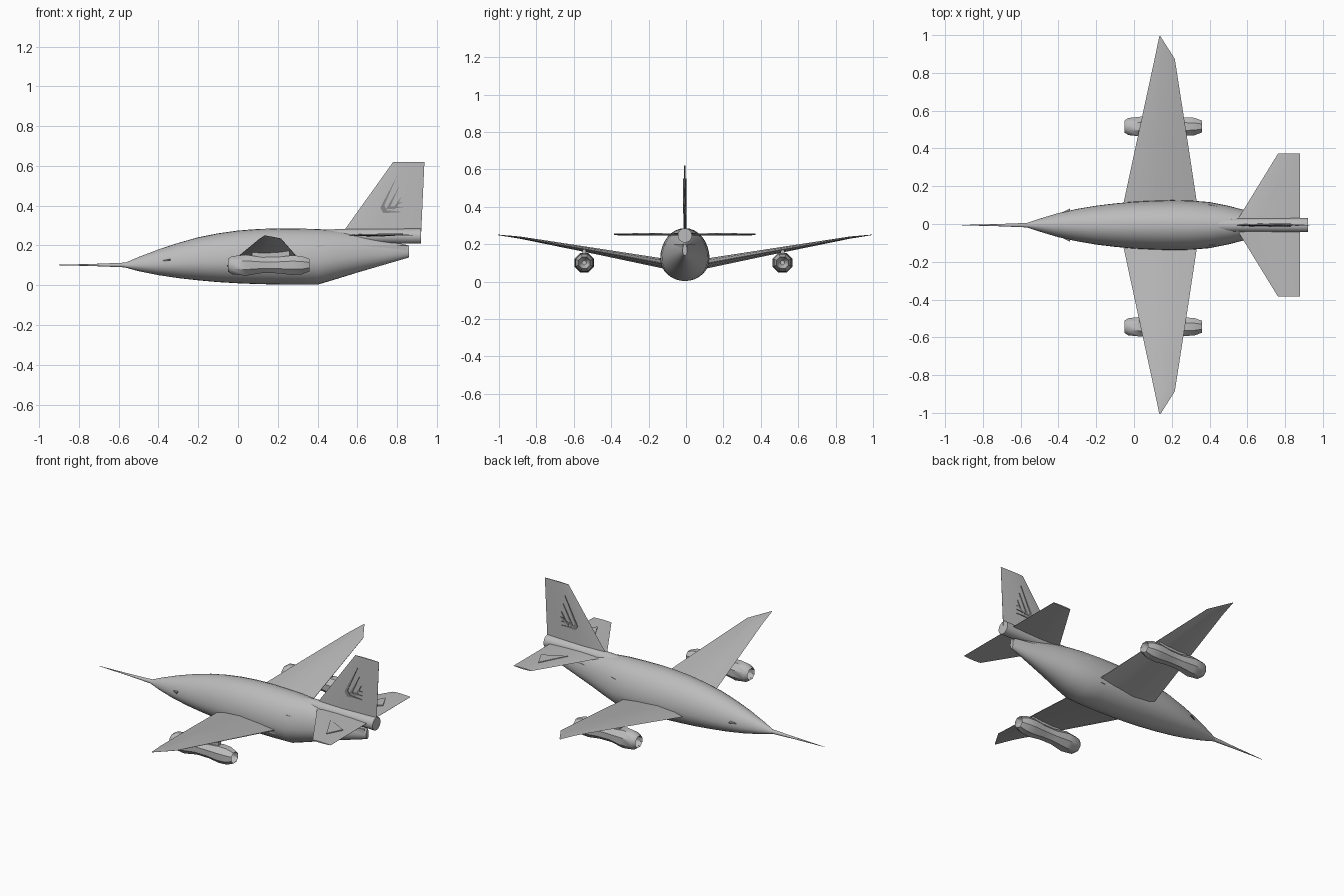
import bpy, bmesh
from math import sin, cos, pi
from mathutils import Vector

cube = bpy.data.objects.get("Cube")
if cube:
    bpy.data.objects.remove(cube)

MID_Y = -0.006  # the airframe sits slightly off the centre line


def material(name, value):
    mat = bpy.data.materials.new(name)
    mat.use_nodes = True
    colour = (value, value, value, 1)
    mat.diffuse_color = colour
    mat.node_tree.nodes["Principled BSDF"].inputs["Base Color"].default_value = colour
    return mat


GREY = material("airframe grey", 0.5)
DARK = material("stripe grey", 0.26)


def finish(name, bm, mat=GREY, angle=None):
    bmesh.ops.recalc_face_normals(bm, faces=bm.faces)
    mesh = bpy.data.meshes.new(name)
    bm.to_mesh(mesh)
    bm.free()
    mesh.materials.append(mat)
    obj = bpy.data.objects.new(name, mesh)
    obj.location.y = MID_Y
    bpy.context.collection.objects.link(obj)
    if angle:
        bpy.ops.object.select_all(action='DESELECT')
        obj.select_set(True)
        bpy.context.view_layer.objects.active = obj
        bpy.ops.object.shade_smooth_by_angle(angle=angle)
    return obj


def loft(name, rings, mat=GREY, angle=None):
    """Skin a list of equal-length closed rings and cap both ends."""
    bm = bmesh.new()
    loops = [[bm.verts.new(p) for p in ring] for ring in rings]
    n = len(loops[0])
    for a, b in zip(loops, loops[1:]):
        for i in range(n):
            j = (i + 1) % n
            bm.faces.new((a[i], a[j], b[j], b[i]))
    bm.faces.new(loops[0])
    bm.faces.new(loops[-1])
    return finish(name, bm, mat, angle)


def egg(x, bottom, top, half, n=32):
    """Body section, widest a little below the middle."""
    mid = bottom + 0.42 * (top - bottom)
    ring = []
    for i in range(n):
        a = 2 * pi * i / n
        reach = top - mid if sin(a) > 0 else mid - bottom
        ring.append((x, half * cos(a), mid + reach * sin(a)))
    return ring


def circle(x, y, z, r, n):
    return [(x, y + r * cos(2 * pi * (i + .5) / n), z + r * sin(2 * pi * (i + .5) / n))
            for i in range(n)]


def foil(front, back, thick, place):
    """Blade section; place(x, offset) puts it in space."""
    shape = [(0, 0), (.12, .3), (.4, .5), (.75, .32), (1, .04)]
    pts = shape + [(c, -t) for c, t in reversed(shape[1:])]
    return [place(front + c * (back - front), t * thick) for c, t in pts]


# Fuselage: x, bottom, top, half width
front_body = [(-.57, .09, .112, .011), (-.5, .071, .142, .034), (-.4, .051, .18, .064),
              (-.3, .036, .213, .086), (-.2, .025, .241, .103), (-.1, .016, .261, .115),
              (0, .01, .275, .124), (.1, .006, .283, .129), (.2, .004, .286, .132),
              (.3, .003, .285, .13), (.4, .003, .283, .122)]
tail_body = [(.5, .033, .275, .102), (.6, .064, .26, .076), (.73, .102, .23, .044),
             (.86, .14, .2, .012)]
loft("fuselage", [egg(*s) for s in front_body + tail_body], angle=.6)

# Flat-sided ridge along each side of the rear body
for side, word in ((1, "left"), (-1, "right")):
    wedge = [(.3, .122, .05, .12), (.4, .108, .03, .2), (.85, .014, .142, .2)]
    loft("rear_side_panel_" + word,
         [[(x, 0, lo), (x, side * w, lo + .3 * (hi - lo)), (x, side * w, hi), (x, 0, hi)]
          for x, w, lo, hi in wedge])

# Nose probe and tail tube
loft("nose_probe", [circle(-.91, 0, .102, .001, 12), circle(-.72, 0, .102, .006, 12),
                    circle(-.55, 0, .102, .013, 12)], angle=.6)
loft("tail_tube", [circle(.4, 0, .247, .03, 20), circle(.5, 0, .247, .036, 20),
                   circle(.92, 0, .247, .038, 20)], angle=.6)


# Vertical fin
def fin_section(z, front, back, thick):
    return foil(front, back, thick, lambda x, t: (x, t, z))


loft("vertical_fin", [fin_section(.25, .515, .92, .018),
                      fin_section(.62, .78, .937, .007)], angle=.5)


def prism(name, outline, direction, mat):
    """Thin plate made by extruding a flat outline."""
    loft(name, [[Vector(p) for p in outline],
                [Vector(p) + Vector(direction) for p in outline]], mat)


# Three swept stripes on both faces of the fin
for side, word in ((1, "left"), (-1, "right")):
    for i in range(3):
        dx, drop = .03 * i, .02 * i
        path = [(.80 + .4 * dx, .55 - 2.5 * drop), (.715 + dx, .39 - .3 * drop),
                (.73 + dx, .363 + drop), (.83, .368 + 1.2 * drop),
                (.75 + dx, .377 + drop), (.735 + dx, .40 - .3 * drop)]
        prism(f"fin_stripe_{word}_{i + 1}", [(x, side * .002, z) for x, z in path],
              (0, side * .007, 0), DARK)

for s, word in ((1, "left"), (-1, "right")):
    # Main wing, swept and raised towards the tip
    def wing(y, z, front, back, thick):
        return foil(front, back, thick, lambda x, t: (x, s * y, z + t))

    loft("wing_" + word, [wing(.04, .083, -.072, .345, .058), wing(.45, .158, .016, .283, .034),
                          wing(.88, .235, .109, .216, .012), wing(1.0, .25, .134, .14, .003)],
         angle=.5)

    # Tailplane with a raised triangle
    loft("tailplane_" + word, [wing(0, .252, .53, .88, .014),
                               wing(.378, .252, .762, .88, .008)], angle=.5)
    prism("tailplane_triangle_" + word,
          [(.70, s * .12, .255), (.785, s * .28, .255), (.83, s * .19, .255)],
          (0, 0, .006), GREY)

    # Small vane beside the nose
    prism("nose_vane_" + word,
          [(-.385, s * .064, .118), (-.34, s * .07, .128), (-.34, s * .088, .122)],
          (0, 0, .006), DARK)

    # Engine pod: faceted, waisted, hollow at both ends
    profile = [(.02, .012), (0, .026), (-.05, .035), (-.03, .049), (.04, .057), (.12, .043),
               (.2, .044), (.27, .053), (.32, .05), (.36, .034), (.33, .026), (.31, .012)]
    loft("engine_pod_" + word, [circle(x, s * .53 - .008, .101, r, 8) for x, r in profile],
         angle=.7)
    y = s * .53 - .008
    loft("engine_pylon_" + word, [[(.07, y - .01, z), (.26, y - .01, z),
                                   (.26, y + .01, z), (.07, y + .01, z)] for z in (.13, .172)])
